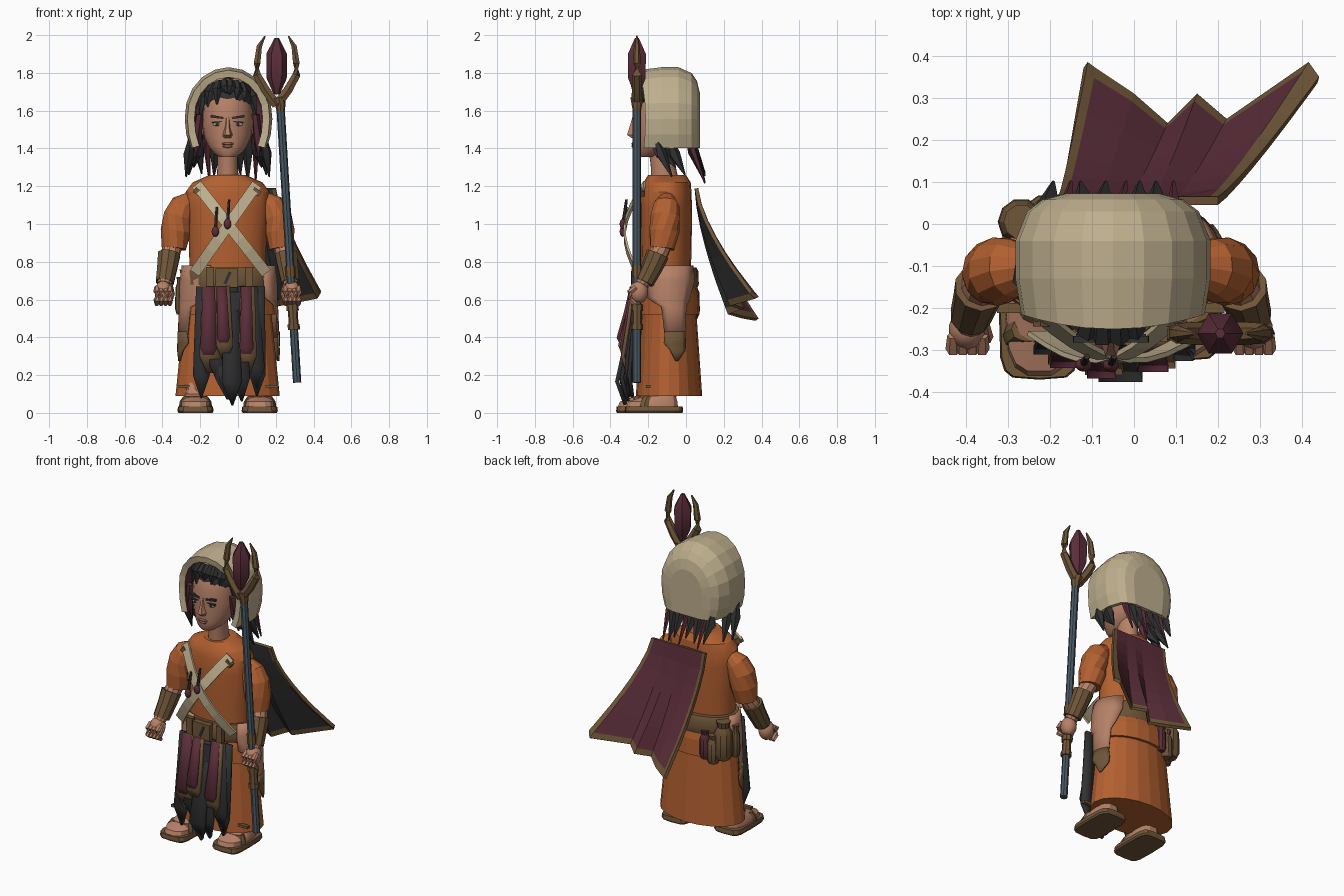
import bpy, bmesh, math, random
from mathutils import Vector, Matrix

random.seed(4)
if "Cube" in bpy.data.objects:
    bpy.data.objects.remove(bpy.data.objects["Cube"])

CX = -0.055  # body centre line
made = []


def colour(name, *rgb):
    m = bpy.data.materials.new(name)
    m.use_nodes = True
    m.diffuse_color = (*rgb, 1)
    m.node_tree.nodes["Principled BSDF"].inputs["Base Color"].default_value = (*rgb, 1)
    return m


ORANGE = colour("orange cloth", .45, .118, .03)
SKIN = colour("skin", .47, .22, .137)
LIP = colour("lip", .31, .12, .08)
BROWN = colour("brown leather", .16, .092, .04)
BEIGE = colour("beige cloth", .52, .43, .27)
MAROON = colour("maroon", .105, .027, .042)
DARK = colour("charcoal", .031, .031, .033)
STEEL = colour("blue steel", .068, .1, .128)


def build(name, verts, faces, mats, recalc=True):
    me = bpy.data.meshes.new(name)
    me.from_pydata([tuple(v) for v in verts], [], faces)
    if recalc:
        bm = bmesh.new()
        bm.from_mesh(me)
        bmesh.ops.recalc_face_normals(bm, faces=bm.faces)
        bm.to_mesh(me)
        bm.free()
    ob = bpy.data.objects.new(name, me)
    bpy.context.collection.objects.link(ob)
    for m in mats if isinstance(mats, list) else [mats]:
        me.materials.append(m)
    made.append(ob)
    return ob


def grid_faces(rows, cols, closed=False):
    span = cols if closed else cols - 1
    return [(i * cols + j, i * cols + (j + 1) % cols,
             (i + 1) * cols + (j + 1) % cols, (i + 1) * cols + j)
            for i in range(rows - 1) for j in range(span)]


def skin_rings(name, rings, mat):
    n = len(rings[0])
    faces = grid_faces(len(rings), n, True)
    faces += [tuple(range(n)), tuple(range((len(rings) - 1) * n, len(rings) * n))]
    return build(name, [v for r in rings for v in r], faces, mat)


def loft(name, rings, mat, n=20, cx=CX, power=1):
    """Stack of horizontal ellipses: (z, centre y, rx, ry); low power squares them off."""
    def bend(v):
        return math.copysign(abs(v) ** power, v)
    turn = [math.tau * k / n for k in range(n)]
    return skin_rings(name, [[(cx + rx * bend(math.cos(a)), cy + ry * bend(math.sin(a)), z) for a in turn]
                             for z, cy, rx, ry in rings], mat)


def tube(name, pts, radii, mat, n=8):
    pts = [Vector(p) for p in pts]
    rings = []
    for i, p in enumerate(pts):
        d = pts[min(i + 1, len(pts) - 1)] - pts[max(i - 1, 0)]
        q = d.to_track_quat('Z', 'Y')
        rings.append([p + q @ Vector((radii[i] * math.cos(math.tau * k / n),
                                      radii[i] * math.sin(math.tau * k / n), 0)) for k in range(n)])
    return skin_rings(name, rings, mat)


def thicken(ob, t, inner=0, rim=0):
    m = ob.modifiers.new("thickness", 'SOLIDIFY')
    m.thickness, m.offset = t, -1
    m.material_offset, m.material_offset_rim = inner, rim


def ribbon(name, pts, widths, mat, t=.012):
    pts = [Vector(p) for p in pts]
    verts = []
    for i, p in enumerate(pts):
        d = pts[min(i + 1, len(pts) - 1)] - pts[max(i - 1, 0)]
        side = Vector((d.z, 0, -d.x)).normalized() * widths[i] / 2
        verts += [p - side, p + side]
    thicken(build(name, verts, grid_faces(len(pts), 2), mat, False), t)


def solid(name, loc, size, mat, ball=False, turn=0):
    bm = bmesh.new()
    if ball:
        bmesh.ops.create_uvsphere(bm, u_segments=14, v_segments=9, radius=1)
    else:
        bmesh.ops.create_cube(bm, size=2)
    bm.transform(Matrix.Translation(loc) @ Matrix.Rotation(turn, 4, 'Y') @ Matrix.Diagonal((*size, 1)))
    ob = build(name, [], [], mat)
    bm.to_mesh(ob.data)
    bm.free()


# robe: torso, skirt, short upper tier, belt
loft("tunic", [(.7, -.105, .2, .13), (.9, -.105, .205, .135), (1.08, -.105, .222, .137),
               (1.17, -.105, .222, .134), (1.22, -.1, .185, .125), (1.26, -.1, .095, .1)], ORANGE)


def skirt_radius(z):
    t = (z - .1) / .62
    return .275 - .063 * t, .175 - .043 * t


loft("skirt", [(z, -.09, *skirt_radius(z)) for z in (.09, .3, .5, .74)], ORANGE)
loft("skirt_tier", [(.52, -.09, .25, .162), (.62, -.09, .242, .158), (.7, -.09, .22, .14)], ORANGE)
loft("belt", [(.66, -.1, .235, .16), (.68, -.1, .243, .168), (.75, -.1, .24, .165), (.77, -.1, .228, .155)], BROWN)
solid("buckle", (-.06, -.27, .715), (.06, .018, .05), BROWN)
solid("buckle_notch", (-.055, -.287, .715), (.008, .004, .035), DARK, turn=.4)
for x in (-.15, .06):
    solid("belt_loop", (x, -.265, .715), (.02, .014, .058), BROWN)


# side flaps wrapped round the hips, with pointed leather tips
def wrap(name, rows, mat, s, turn):
    verts = []
    for z, a0, a1, off in rows:
        rx, ry = skirt_radius(z)
        for k in range(6):
            a = math.radians(a0 + turn + (a1 - a0) * k / 5)
            verts.append((CX + s * (rx + off) * math.cos(a), -.09 + (ry + off) * math.sin(a), z))
    thicken(build(name, verts, grid_faces(len(rows), 6), mat, False), .01)


for s, turn in ((-1, -28), (1, 0)):
    wrap("hip_flap", [(.78, -40, 48, .037), (.7, -42, 48, .04), (.61, -40, 38, .034),
                      (.56, -12, 30, .03), (.4, -7, 27, .02)], SKIN, s, turn)
    wrap("flap_tip", [(.43, -7, 27, .025), (.37, -9, 29, .019), (.33, 2, 28, .016), (.275, 11, 14, .012)], BROWN, s, turn)
    solid("hem_stitch", (CX + s * .235, -.2, .14), (.035, .012, .008), BROWN)

# tabard: dark core and ragged strips (x, lean, width, bottom, outward kick, colour)
loft("tabard_core", [(.64, -.27, .12, .02), (.3, -.3, .1, .03), (.18, -.318, .08, .036), (.07, -.315, .02, .015)],
     DARK, 8, -.04)
for x, lean, w, low, kick, mat in [(-.155, .0, .085, .26, .045, MAROON), (-.19, -.005, .085, .08, .035, DARK),
                                   (-.12, .02, .09, .15, .06, DARK), (-.085, .01, .065, .33, .07, MAROON),
                                   (-.04, .01, .1, .04, .1, DARK), (.0, .02, .09, .06, .075, DARK),
                                   (.045, .0, .07, .26, .055, MAROON), (.11, -.01, .085, .09, .035, DARK),
                                   (.07, .03, .09, .13, .05, DARK)]:
    front = mat is MAROON
    for layer in range(2 if front else 1):
        pts = [(x + lean * t + .006 * layer, -.275 - kick * out + .008 * layer - .022 * front,
                .67 - t * (.67 - low + .05 * layer)) for t, out in ((0, 0), (.4, .45), (.8, 1), (1, .55))]
        ribbon("tabard_edge" if layer else "tabard_strip", pts,
               [w * k + .022 * layer for k in (.75, .9, 1.05, .1)], BROWN if layer else mat, .02)

# crossed chest straps and hanging charms
for x0, x1 in [(-.22, .15), (.1, -.23)]:
    pts = [(x0 + (x1 - x0) * t, -.225 - .04 * t - .085 * math.sin(math.pi * t), 1.21 - .47 * t)
           for t in [k / 8 for k in range(9)]]
    ribbon("chest_strap", pts, [.058] * 9, BEIGE)
    solid("strap_clasp", (x0 * .97, -.23, 1.17), (.022, .014, .016), BROWN, turn=.6)
for x, z in [(-.055, 1.0), (-.12, .96)]:
    solid("charm", (x, -.335, z), (.02, .016, .028), MAROON, True)
    tube("charm_cord", [(x, -.333, z), (x + .008, -.315, z + .13)], [.01, .007], DARK, 6)

# sleeves, forearms, bracers, hands
for s in (-1, 1):
    def P(d, y, z):
        return (CX + s * d, y, z)
    tube("sleeve", [P(.19, -.1, 1.13), P(.235, -.105, 1.095), P(.262, -.11, 1.04), P(.275, -.115, .96), P(.285, -.125, .87)],
         [.045, .07, .08, .08, .066], ORANGE, 12)
    tube("forearm", [P(.285, -.12, .9), P(.31, -.155, .82), P(.335, -.235, .68)], [.05, .052, .038], SKIN, 10)
    tube("bracer", [P(.31, -.15, .84), P(.32, -.18, .77), P(.333, -.22, .69)], [.062, .056, .05], BROWN, 10)
    solid("palm", P(.34, -.25, .64), (.046, .05, .06), SKIN, True)
    for k in range(4):
        d = .306 + .023 * k
        tube("finger", [P(d, -.265, .665), P(d, -.297, .64), P(d, -.295, .6), P(d, -.265, .575)],
             [.014, .018, .017, .012], SKIN, 6)
    tube("thumb", [P(.305, -.24, .67), P(.295, -.27, .63), P(.3, -.28, .59)], [.017, .016, .009], SKIN, 6)

# feet and squared sandals
for x, y in [(-.225, -.215), (.115, -.17)]:
    loft("sandal_sole", [(0, y, .09, .15), (.01, y, .096, .155), (.035, y, .092, .152)], BROWN, 16, x, .42)
    loft("foot", [(.03, y - .01, .08, .14), (.06, y - .005, .078, .132), (.08, y + .02, .066, .1),
                  (.1, y + .05, .054, .072), (.16, y + .06, .048, .055)], SKIN, 14, x, .7)
    loft("sandal_strap", [(.035, y - .05, .087, .035), (.06, y - .045, .084, .035), (.086, y - .035, .066, .03)],
         BROWN, 12, x, .7)

# neck, head and face
loft("neck", [(1.22, -.11, .06, .075), (1.3, -.12, .054, .066), (1.42, -.13, .056, .07)], SKIN)
loft("head", [(1.355, -.215, .045, .052), (1.375, -.195, .075, .083), (1.41, -.175, .102, .107), (1.46, -.155, .124, .125),
              (1.53, -.15, .134, .134), (1.62, -.145, .13, .135), (1.7, -.13, .12, .122), (1.77, -.12, .07, .08)], SKIN)
skin_rings("nose", [[(CX + w * k, y, z) for k, y in ((-1, -.265), (-.45, front), (.45, front), (1, -.265))]
                    for z, w, front in [(1.455, .026, -.288), (1.472, .03, -.312), (1.51, .018, -.3),
                                        (1.565, .013, -.284)]], SKIN)
solid("upper_lip", (CX, -.28, 1.425), (.034, .01, .007), LIP, True)
solid("lower_lip", (CX, -.278, 1.411), (.028, .011, .008), LIP, True)
for s in (-1, 1):
    x = CX + s * .056
    solid("eye", (x, -.266, 1.528), (.024, .012, .01), BEIGE, True)
    solid("iris", (x, -.275, 1.528), (.009, .006, .009), DARK, True)
    solid("eyelid", (x, -.271, 1.54), (.027, .009, .003), DARK, turn=s * .1)
    solid("brow", (x, -.274, 1.566), (.034, .008, .006), DARK, turn=s * -.15)
    solid("ear", (CX + s * .135, -.13, 1.51), (.014, .025, .04), SKIN, True)

# hood: arched shell with a swept-back front edge, maroon inside
rings = [(-.25, .94, .035), (-.13, 1, 0), (-.04, 1, 0), (.03, .88, 0), (.058, .72, 0), (.073, .48, 0)]
N = 15
verts = []
for y, s, sweep in rings:
    for k in range(N):
        a = math.radians(-40 + 260 * k / (N - 1))
        c, h = math.cos(a), math.sin(a)
        if h < 0:
            c = math.copysign(abs(c) ** .5, c)
        verts.append((CX + .005 + .232 * s * c, y + sweep * c * c, 1.57 + .26 * h * (s if h > 0 else 1)))
hood = build("hood", verts, grid_faces(len(rings), N) + [tuple(range((len(rings) - 1) * N, len(rings) * N))],
             [BEIGE, MAROON])
thicken(hood, .038, 1)

# hair: cap, fringe, side and back locks
solid("hair_cap", (CX, -.115, 1.66), (.148, .153, .115), DARK, True)
for k in range(8):
    u = (k - 3.5) / 3.5
    x = CX + u * .13
    y = -.26 + .1 * u * u
    tip = 1.675 - .09 * u * u + random.uniform(-.03, .025)
    tube("fringe_lock", [(x * .8 + CX * .2, y + .03, 1.755 - .04 * u * u), (x, y - .012, 1.72 - .05 * u * u),
                         (x + random.uniform(-.02, .025), y - .018, tip)], [.022, .027, .005], DARK, 5)
for s in (-1, 1):
    tube("lining_lock", [(CX + s * .15, -.19, 1.58), (CX + s * .16, -.18, 1.45), (CX + s * .165, -.15, 1.35)],
         [.02, .024, .004], MAROON, 5)
    for d, y, z in [(.165, -.13, 1.3), (.19, -.08, 1.26), (.205, -.15, 1.25)]:
        tube("side_lock", [(CX + s * (d - .01), y - .01, 1.46), (CX + s * d, y + .02, 1.37),
                           (CX + s * (d + .015), y + .075, z)], [.012, .03, .004], DARK, 5)
for k in range(8):
    x = CX - .15 + .3 * k / 7
    thin = k % 3 == 1
    tube("back_lock", [(x, .01, 1.5), (x, .04, 1.38), (x + random.uniform(-.02, .02), .1, random.uniform(1.21, 1.28))],
         [.02, .018 if thin else .03, .004], MAROON if thin else DARK, 5)

# billowing cape: maroon outside, charcoal inside, brown border
hem = [(-.11, .385, .5), (-.09, .37, .5), (0, .31, .51), (.08, .24, .53),
       (.15, .31, .555), (.22, .25, .575), (.415, .385, .615), (.44, .35, .645)]
across = [0, .05, .25, .45, .6, .75, .95, 1]
down = [0, .15, .3, .45, .6, .75, .95, 1]
verts = []
for v in down:
    for u, h in zip(across, hem):
        x, y, z = -.18 + .38 * u, .065, 1.19
        verts.append((x + (h[0] - x) * v ** 1.3, y + (h[1] - y) * v ** 1.5, z + (h[2] - z) * v))
cape = build("cape", verts, grid_faces(8, 8), [MAROON, DARK, BROWN], False)
for i, f in enumerate(cape.data.polygons):
    if i % 7 in (0, 6) or i >= 42:
        f.material_index = 2
thicken(cape, .02, 1, 2)

# belt pouches at the back right
for x, y, z, r, h, mat in [(-.165, .04, .6, .035, .09, MAROON), (-.215, .03, .58, .04, .09, BROWN),
                           (-.268, .005, .64, .056, .12, BROWN), (-.305, -.065, .62, .028, .1, BROWN)]:
    tube("pouch", [(x, y, z - h), (x, y, z - h * .7), (x, y, z + h * .4), (x, y, z + h * .7), (x, y, z + h)],
         [r * .7, r, r * .95, r * .6, r * .75], mat, 10)


# staff with grips, forked head and crystal
def on_staff(z):
    return (.313 - .088 * (z - .16) / 1.46, -.26, z)


tube("staff", [on_staff(.16), on_staff(1.64)], [.022, .022], STEEL)
for z0, z1, r in [(.44, .47, .032), (.47, .54, .026), (.54, .575, .032), (.72, .78, .027)]:
    tube("staff_grip", [on_staff(z0), on_staff(z1)], [r, r], BROWN)
tube("fork_base", [on_staff(1.6), on_staff(1.63), (.215, -.26, 1.67)], [.022, .028, .034], BROWN)
for s in (-1, 1):
    tube("fork_prong", [(.205 + s * a, -.26, z) for a, z in
                        [(0, 1.63), (.06, 1.71), (.105, 1.79), (.104, 1.85), (.092, 1.94), (.062, 1.995)]],
         [.028, .027, .024, .02, .016, .004], BROWN, 6)
tube("crystal", [(.205, -.26, z) for z in (1.685, 1.77, 1.9, 1.985)], [.015, .053, .055, .012], MAROON, 6)

# smooth round forms, keep the faceted cloth flat
bpy.ops.object.select_all(action='DESELECT')
for ob in made:
    ob.select_set(ob.name.split(".")[0] not in ("hood", "skirt", "skirt_tier", "sleeve", "cape", "chest_strap"))
bpy.context.view_layer.objects.active = made[0]
bpy.ops.object.shade_smooth_by_angle(angle=math.radians(28))
